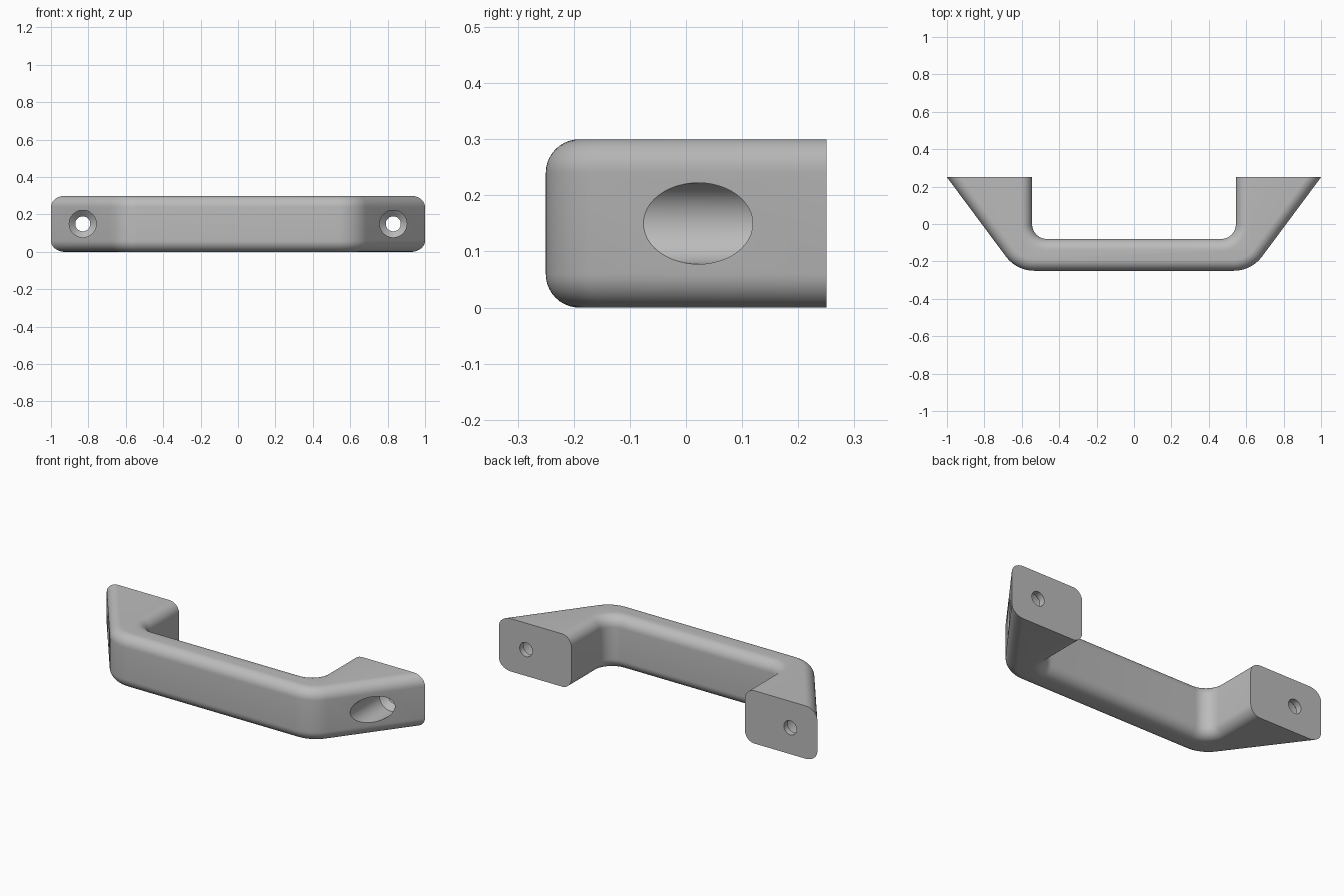
import bpy, bmesh, math
from mathutils import Vector

cube = bpy.data.objects.get("Cube")
if cube:
    bpy.data.objects.remove(cube)

HEIGHT, EDGE, BACK, FRONT = 0.3, 0.06, 0.25, -0.25
SLOPE = 0.744                      # sideways run of the outer flank per unit of depth

metal = bpy.data.materials.new("satin grey")
metal.use_nodes = True
GREY = (0.5, 0.5, 0.5, 1)
metal.diffuse_color = GREY
metal.node_tree.nodes["Principled BSDF"].inputs["Base Color"].default_value = GREY


def fillet(before, corner, after, radius, steps=12):
    """Points of an arc that rounds a corner."""
    u, v = (before - corner).normalized(), (after - corner).normalized()
    half = u.angle(v) / 2
    centre = corner + (u + v).normalized() * radius / math.sin(half)
    reach = radius / math.tan(half)
    a, b = corner + u * reach - centre, corner + v * reach - centre
    sweep = a.angle(b)
    return [centre + (a * math.sin((1 - i / steps) * sweep) + b * math.sin(i / steps * sweep))
            / math.sin(sweep) for i in range(steps + 1)]


def outline(d):
    """Plan of the handle, drawn in by d except along the flat mounting faces."""
    shift = d * math.hypot(1, SLOPE)
    tip = Vector((1 - shift, BACK))
    knee = Vector((1 - shift - SLOPE * (BACK - FRONT - d), FRONT + d))
    crook = Vector((0.545 + d, -0.08 - d))
    heel = Vector((0.545 + d, BACK))
    half = (fillet(Vector((0, crook.y)), crook, heel, 0.08 + d) + [heel, tip]
            + fillet(tip, knee, Vector((0, knee.y)), 0.19 - d))
    return half + [Vector((-p.x, p.y)) for p in reversed(half)]


def loft(name, rings):
    """Solid through a stack of matching closed rings."""
    bm = bmesh.new()
    loops = [[bm.verts.new(p) for p in ring] for ring in rings]
    for a, b in zip(loops, loops[1:]):
        for i in range(len(a)):
            j = (i + 1) % len(a)
            bm.faces.new((a[i], a[j], b[j], b[i]))
    bm.faces.new(loops[0][::-1])
    bm.faces.new(loops[-1])
    bmesh.ops.recalc_face_normals(bm, faces=bm.faces)
    mesh = bpy.data.meshes.new(name)
    bm.to_mesh(mesh)
    bm.free()
    mesh.materials.append(metal)
    obj = bpy.data.objects.new(name, mesh)
    bpy.context.collection.objects.link(obj)
    return obj


# Handle body with rounded upper and lower edges
arc = [(EDGE * (1 - math.sin(t)), EDGE * (1 - math.cos(t)))
       for t in (math.pi / 2 * i / 10 for i in range(11))]
levels = [(d, z) for z, d in arc[::-1]]
levels = [(EDGE * (1 - math.sin(t)), EDGE * (1 - math.cos(t)))
          for t in (math.pi / 2 * i / 10 for i in range(11))]
levels += [(d, HEIGHT - z) for d, z in reversed(levels)]
handle = loft("handle", [[(p.x, p.y, z) for p in outline(d)] for d, z in levels])

# Countersunk screw holes
SCREW = [(0.0725, -0.4), (0.0725, 0.185), (0.04, 0.215), (0.04, 0.4)]
for side, x in (("left", 0.83), ("right", -0.83)):
    rings = [[(x + r * math.cos(a), y, HEIGHT / 2 + r * math.sin(a))
              for a in (math.tau * i / 48 for i in range(48))] for r, y in SCREW]
    cutter = loft(side + "_screw_hole_cutter", rings)
    cutter.hide_render = True
    cut = handle.modifiers.new(side + "_screw_hole", "BOOLEAN")
    cut.object, cut.operation, cut.solver = cutter, "DIFFERENCE", "EXACT"
    bpy.context.view_layer.objects.active = handle
    bpy.ops.object.modifier_apply(modifier=cut.name)
    bpy.data.objects.remove(cutter)

bpy.ops.object.select_all(action="DESELECT")
handle.select_set(True)
bpy.context.view_layer.objects.active = handle
bpy.ops.object.shade_smooth_by_angle(angle=math.radians(30))
